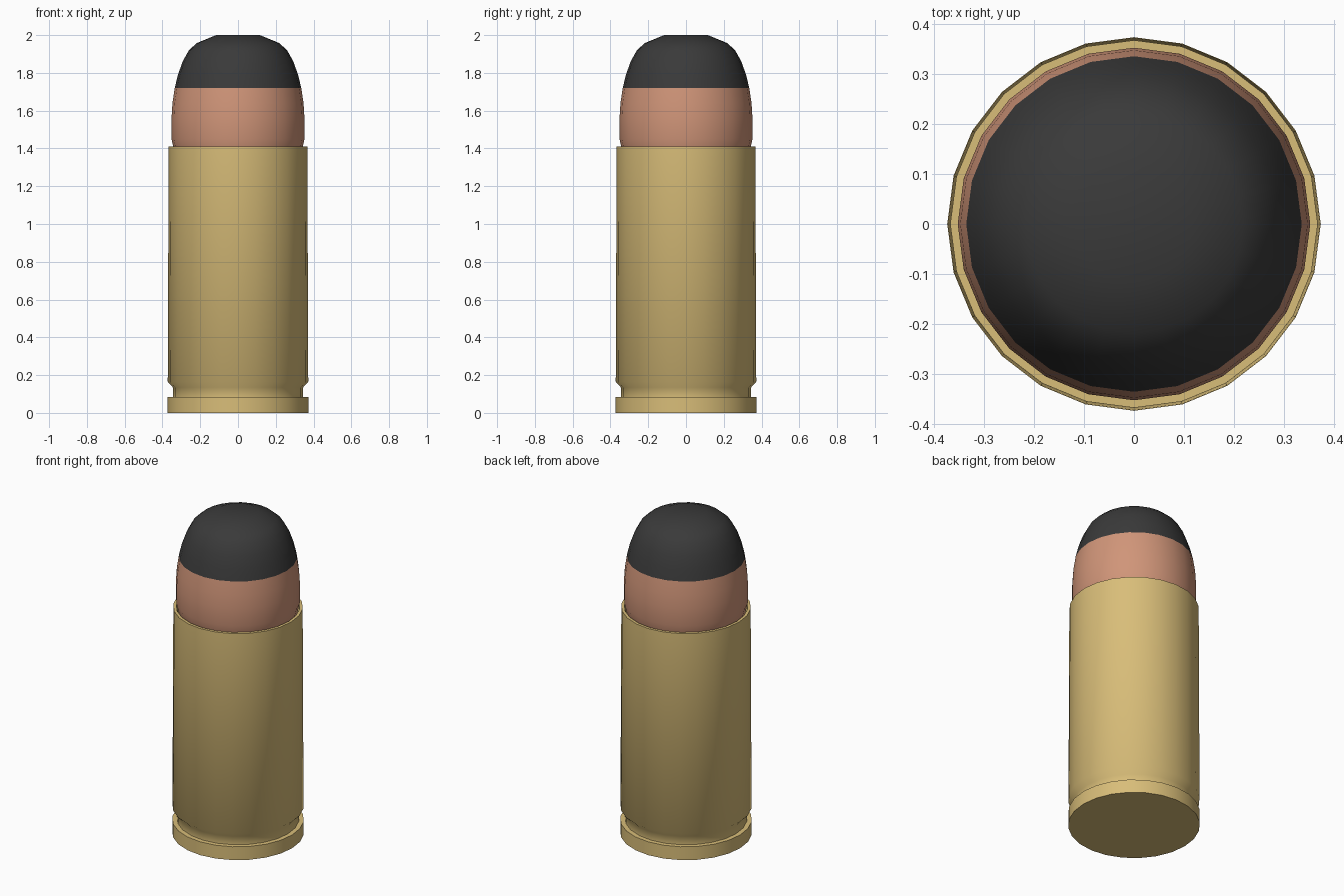
import bpy
import math

SIDES = 24

cube = bpy.data.objects.get("Cube")
if cube:
    bpy.data.objects.remove(cube, do_unlink=True)


def make_material(name, rgb):
    mat = bpy.data.materials.new(name)
    mat.use_nodes = True
    mat.diffuse_color = (*rgb, 1)
    mat.node_tree.nodes["Principled BSDF"].inputs["Base Color"].default_value = (*rgb, 1)
    return mat


def lathe(name, profile, mat, angle, cap_bottom=False, cap_top=False):
    """Revolve (radius, height) points around z."""
    verts, faces = [], []
    for r, z in profile:
        for i in range(SIDES):
            a = 2 * math.pi * i / SIDES
            verts.append((r * math.cos(a), r * math.sin(a), z))
    for k in range(len(profile) - 1):
        for i in range(SIDES):
            j = (i + 1) % SIDES
            lo, hi = k * SIDES, (k + 1) * SIDES
            faces.append((lo + i, lo + j, hi + j, hi + i))
    if cap_bottom:
        faces.append(tuple(reversed(range(SIDES))))
    if cap_top:
        faces.append(tuple(range(len(verts) - SIDES, len(verts))))
    mesh = bpy.data.meshes.new(name)
    mesh.from_pydata(verts, [], faces)
    mesh.materials.append(mat)
    obj = bpy.data.objects.new(name, mesh)
    bpy.context.collection.objects.link(obj)
    bpy.ops.object.select_all(action="DESELECT")
    obj.select_set(True)
    bpy.context.view_layer.objects.active = obj
    bpy.ops.object.shade_smooth_by_angle(angle=math.radians(angle))
    return obj


brass = make_material("brass", (0.69, 0.51, 0.19))
copper = make_material("copper", (0.63, 0.30, 0.19))
dark = make_material("dark grey", (0.042, 0.042, 0.042))

# Case: rim, extractor groove, shoulder, wall and inward lip
lathe("case", [(0.373, 0), (0.373, 0.083), (0.345, 0.083), (0.345, 0.135),
               (0.372, 0.165), (0.367, 1.41), (0.35, 1.41), (0.343, 1.38)],
      brass, 50, cap_bottom=True)

# Jacket: copper band, tucked in slightly at the case mouth
lathe("jacket", [(0.336, 1.38), (0.343, 1.41), (0.352, 1.45), (0.352, 1.56),
                 (0.347, 1.64), (0.335, 1.72)], copper, 60)

# Nose: rounded tip with a small flat top
lathe("nose", [(0.335, 1.72), (0.318, 1.79), (0.293, 1.86), (0.26, 1.92),
               (0.218, 1.958), (0.116, 2.0)], dark, 60, cap_top=True)
